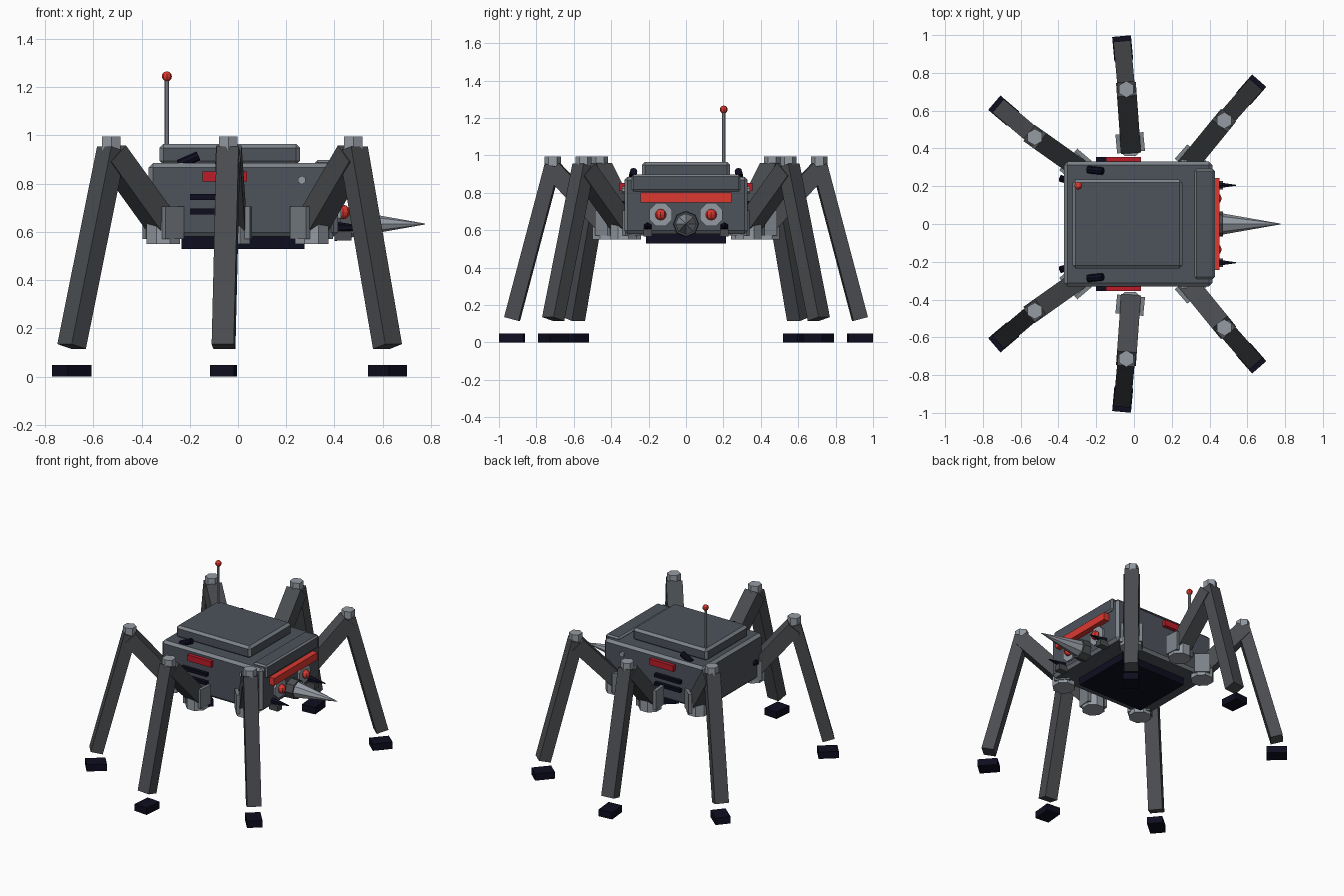
import bpy, bmesh, math
from mathutils import Vector, Matrix

old = bpy.data.objects.get("Cube")
if old:
    bpy.data.objects.remove(old, do_unlink=True)


def material(name, rgb):
    m = bpy.data.materials.new(name)
    m.use_nodes = True
    m.diffuse_color = (*rgb, 1)
    m.node_tree.nodes["Principled BSDF"].inputs["Base Color"].default_value = (*rgb, 1)
    return m


HULL = material("slate hull", (0.075, 0.085, 0.105))
LEG = material("dark leg metal", (0.068, 0.073, 0.08))
TRIM = material("edge trim grey", (0.2, 0.225, 0.25))
STEEL = material("light steel", (0.3, 0.33, 0.37))
NAVY = material("near black navy", (0.004, 0.004, 0.014))
RED = material("bright red", (0.72, 0.04, 0.03))
CRIMSON = material("crimson panel", (0.5, 0.012, 0.022))


def make(name, bm, mat, matrix):
    me = bpy.data.meshes.new(name)
    bm.to_mesh(me)
    bm.free()
    me.materials.append(mat)
    ob = bpy.data.objects.new(name, me)
    ob.matrix_world = matrix
    bpy.context.collection.objects.link(ob)
    return ob


def box(name, center, size, mat, angle=0, bevel=0, rot=None):
    """Box; a bevel gets the trim colour."""
    bm = bmesh.new()
    bmesh.ops.create_cube(bm, size=1)
    bmesh.ops.scale(bm, vec=size, verts=bm.verts)
    rot = rot or Matrix.Rotation(angle, 4, "Z")
    ob = make(name, bm, mat, Matrix.Translation(center) @ rot)
    if bevel:
        ob.data.materials.append(TRIM)
        mod = ob.modifiers.new("trim", "BEVEL")
        mod.width = bevel
        mod.segments = 1
        mod.material = 1
    return ob


def rod(name, a, b, r1, r2, mat, sides=8, turn=0):
    """Cylinder or cone from a to b."""
    a, b = Vector(a), Vector(b)
    d = b - a
    bm = bmesh.new()
    bmesh.ops.create_cone(bm, cap_ends=True, segments=sides, radius1=r1, radius2=r2, depth=d.length)
    rot = d.to_track_quat("Z", "Y").to_matrix().to_4x4() @ Matrix.Rotation(turn, 4, "Z")
    return make(name, bm, mat, Matrix.Translation((a + b) / 2) @ rot)


def ball(name, center, r, mat):
    bm = bmesh.new()
    bmesh.ops.create_uvsphere(bm, u_segments=8, v_segments=6, radius=r)
    return make(name, bm, mat, Matrix.Translation(center))


def beam(name, a, b, width, thick, mat):
    """Square beam from a to b, kept upright in its own leg plane."""
    a, b = Vector(a), Vector(b)
    z = (b - a).normalized()
    x = z.cross(Vector((0, 0, 1))).normalized()
    y = z.cross(x)
    rot = Matrix((x, y, z)).transposed().to_4x4()
    return box(name, (a + b) / 2, (width, thick, (b - a).length), mat, rot=rot)


# Hull, roof hatch, brow and belly plate
box("hull", (0.022, 0, 0.733), (0.785, 0.66, 0.305), HULL, bevel=0.018)
box("roof_hatch", (-0.034, 0, 0.922), (0.582, 0.47, 0.086), HULL, bevel=0.016)
box("brow", (0.374, 0, 0.853), (0.108, 0.58, 0.09), HULL, bevel=0.01)
box("belly_plate", (0.02, 0, 0.56), (0.51, 0.43, 0.06), NAVY)

# Antenna
rod("antenna_mast", (-0.295, 0.202, 0.87), (-0.295, 0.202, 1.24), 0.009, 0.009, STEEL)
ball("antenna_tip", (-0.295, 0.202, 1.245), 0.021, RED)

# Nose: visor strip, collar and drill
box("visor", (0.432, 0, 0.775), (0.042, 0.485, 0.052), RED)
rod("drill_collar", (0.4, 0, 0.633), (0.47, 0, 0.633), 0.07, 0.066, LEG)
rod("drill", (0.468, 0, 0.633), (0.775, 0, 0.633), 0.056, 0.002, STEEL)

# Parts that repeat on both sides
for side, s in (("left", 1), ("right", -1)):
    rod("eye_housing_" + side, (0.39, s * 0.135, 0.683), (0.428, s * 0.135, 0.683),
        0.066, 0.066, STEEL, turn=math.pi / 8)
    ball("eye_" + side, (0.435, s * 0.135, 0.683), 0.03, RED)
    box("fang_bracket_" + side, (0.435, s * 0.205, 0.585), (0.07, 0.045, 0.04), LEG)
    rod("fang_" + side, (0.405, s * 0.205, 0.618), (0.54, s * 0.205, 0.618), 0.025, 0.003, NAVY, 6)
    rod("roof_exhaust_" + side, (-0.245, s * 0.288, 0.88), (-0.165, s * 0.28, 0.915),
        0.02, 0.02, NAVY)
    rod("rear_exhaust_" + side, (-0.35, s * 0.23, 0.7), (-0.39, s * 0.242, 0.715),
        0.018, 0.018, NAVY)
    box("side_panel_" + side, (-0.055, s * 0.34, 0.83), (0.185, 0.03, 0.042), CRIMSON)
    for i in range(2):
        box(f"vent_{side}_{i + 1}", (-0.1, s * 0.34, 0.685 + 0.06 * i), (0.2, 0.03, 0.024), NAVY)
    rod("side_bolt_" + side, (0.265, s * 0.32, 0.815), (0.265, s * 0.342, 0.815),
        0.018, 0.018, STEEL, 6)

    # Legs: hip, knee and foot positions in plan
    for name, hip, knee, foot in (
        ("rear", (-0.31, 0.31), (-0.525, 0.46), (-0.69, 0.6)),
        ("middle", (-0.02, 0.43), (-0.04, 0.713), (-0.06, 0.93)),
        ("front", (0.305, 0.335), (0.478, 0.548), (0.62, 0.71)),
    ):
        hip, knee, foot = (Vector((p[0], s * p[1], 0)) for p in (hip, knee, foot))
        up = Vector((0, 0, 1))
        out = (foot - knee).normalized()
        across = up.cross(out)
        ang = math.atan2(out.y, out.x)
        tag = f"{name}_{side}"
        rod("hip_" + tag, hip + up * 0.55, hip + up * 0.64, 0.075, 0.075, STEEL, 8, math.pi / 8)
        for k in (-1, 1):
            box(f"hip_plate_{tag}_{'a' if k < 0 else 'b'}", hip + across * k * 0.063 + up * 0.638,
                (0.1, 0.022, 0.135), TRIM, ang)
        beam("thigh_" + tag, hip + up * 0.605 - out * 0.02, knee + up * 0.925, 0.105, 0.1, LEG)
        rod("knee_" + tag, knee + up * 0.885, knee + up * 0.995, 0.044, 0.044, STEEL, 6)
        beam("shin_" + tag, knee + up * 0.945, foot + up * 0.125, 0.092, 0.08, LEG)
        box("foot_" + tag, foot + up * 0.024, (0.13, 0.1, 0.048), NAVY, ang)
